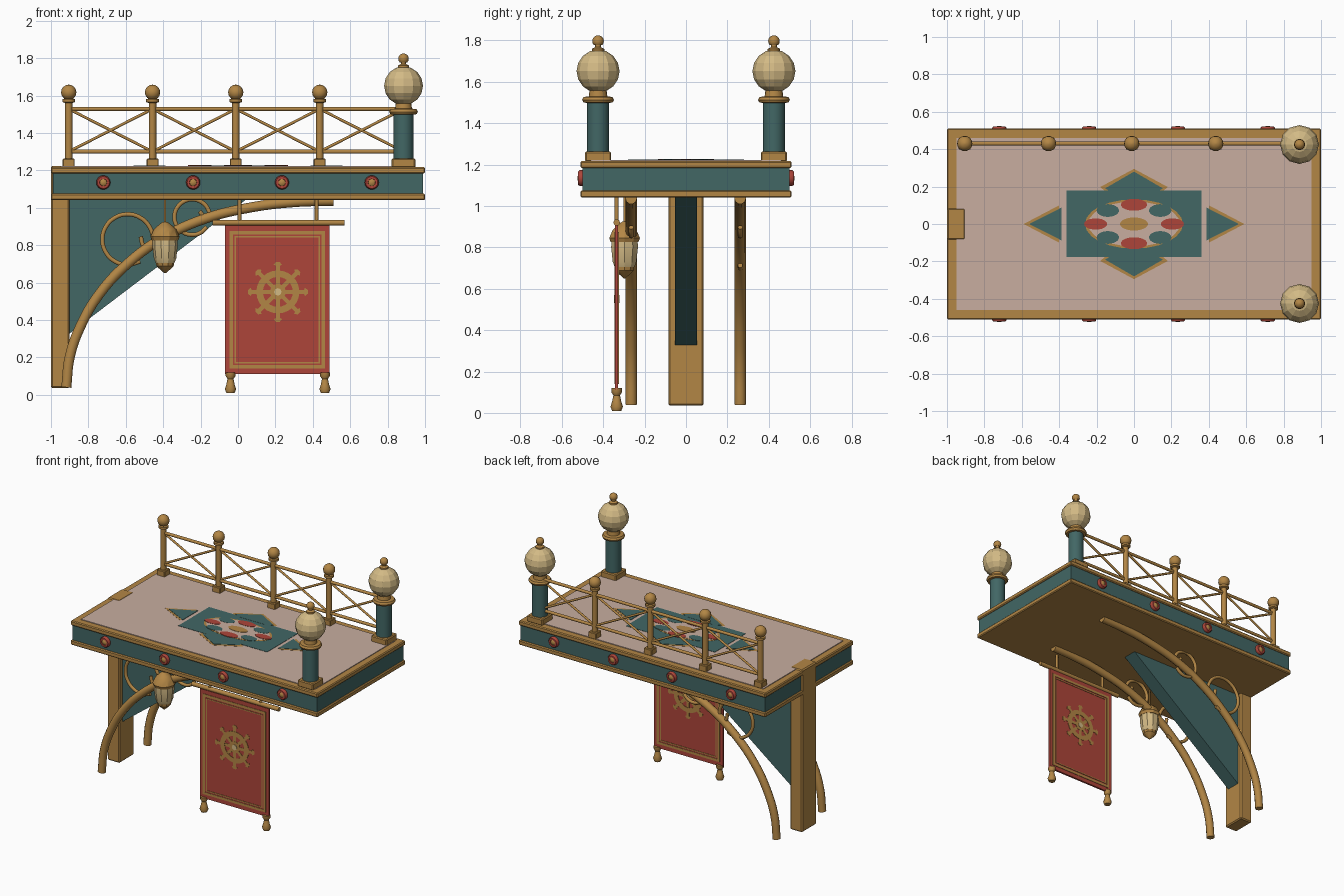
import bpy, bmesh
from math import sin, cos, pi, radians
from mathutils import Vector

cube = bpy.data.objects.get("Cube")
if cube:
    bpy.data.objects.remove(cube)


def material(name, rgb):
    m = bpy.data.materials.new(name)
    m.use_nodes = True
    m.diffuse_color = (*rgb, 1)
    m.node_tree.nodes["Principled BSDF"].inputs["Base Color"].default_value = (*rgb, 1)
    return m


GOLD = material("golden_wood", (0.45, 0.24, 0.06))
TEAL = material("teal_paint", (0.054, 0.135, 0.13))
RED = material("red_cloth", (0.42, 0.06, 0.042))
PINK = material("pale_floor", (0.58, 0.42, 0.35))
CREAM = material("cream_glass", (0.65, 0.49, 0.235))


def finish(name, mesh, mat, angle=None):
    mesh.materials.clear()
    mesh.materials.append(mat)
    if angle:
        mesh.shade_smooth()
        mesh.set_sharp_from_angle(angle=radians(angle))
    ob = bpy.data.objects.new(name, mesh)
    bpy.context.collection.objects.link(ob)
    return ob


def from_bmesh(name, bm, mat, angle=None):
    bmesh.ops.recalc_face_normals(bm, faces=bm.faces[:])
    mesh = bpy.data.meshes.new(name)
    bm.to_mesh(mesh)
    bm.free()
    return finish(name, mesh, mat, angle)


def box(name, lo, hi, mat, bevel=0.0):
    bm = bmesh.new()
    bmesh.ops.create_cube(bm, size=1)
    for v in bm.verts:
        v.co = [(a + b) / 2 + c * (b - a) for a, b, c in zip(lo, hi, v.co)]
    if bevel:
        bmesh.ops.bevel(bm, geom=bm.edges[:], offset=bevel, segments=1, affect="EDGES")
    return from_bmesh(name, bm, mat)


def lathe(name, profile, loc, mat, segs=16, axis="Z", sign=1, angle=40):
    """Revolve (radius, height) points about z or y."""
    bm = bmesh.new()
    rings = []
    for r, h in profile:
        ring = []
        for i in range(segs):
            a = 2 * pi * i / segs
            p = (r * cos(a), r * sin(a), h) if axis == "Z" else (r * cos(a), sign * h, r * sin(a))
            ring.append(bm.verts.new(Vector(p) + Vector(loc)))
        rings.append(ring)
    for a, b in zip(rings, rings[1:]):
        for i in range(segs):
            j = (i + 1) % segs
            bm.faces.new((a[i], a[j], b[j], b[i]))
    bm.faces.new(rings[0])
    bm.faces.new(rings[-1])
    return from_bmesh(name, bm, mat, angle)


def ball(r, z, rings=8):
    return [(max(r * sin(pi * i / rings), 0.001), z - r * cos(pi * i / rings)) for i in range(rings + 1)]


def plate(name, outer, w0, w1, mat, plane="XY", inner=None):
    """Flat outline with thickness; an inner outline makes it a band."""
    bm = bmesh.new()

    def loop(pts, w):
        return [bm.verts.new((u, v, w) if plane == "XY" else (u, w, v)) for u, v in pts]

    def bridge(a, b):
        for i in range(len(a)):
            j = (i + 1) % len(a)
            bm.faces.new((a[i], a[j], b[j], b[i]))

    a, b = loop(outer, w0), loop(outer, w1)
    bridge(a, b)
    if inner:
        c, d = loop(inner, w0), loop(inner, w1)
        bridge(c, d)
        bridge(a, c)
        bridge(b, d)
    else:
        bm.faces.new(a)
        bm.faces.new(b)
    return from_bmesh(name, bm, mat)


def tube(name, pts, r, mat, smooth=True):
    cu = bpy.data.curves.new(name, "CURVE")
    cu.dimensions = "3D"
    cu.bevel_depth, cu.bevel_resolution, cu.use_fill_caps = r, 3, True
    cu.resolution_u = 6
    sp = cu.splines.new("BEZIER")
    sp.bezier_points.add(len(pts) - 1)
    for bp, p in zip(sp.bezier_points, pts):
        bp.co = p
        bp.handle_left_type = bp.handle_right_type = "AUTO" if smooth else "VECTOR"
    tmp = bpy.data.objects.new(name + "_path", cu)
    bpy.context.collection.objects.link(tmp)
    dg = bpy.context.evaluated_depsgraph_get()
    mesh = bpy.data.meshes.new_from_object(tmp.evaluated_get(dg))
    bpy.data.objects.remove(tmp)
    return finish(name, mesh, mat, 50)


def ellipse(cx, cy, rx, ry, n=24):
    return [(cx + rx * cos(2 * pi * i / n), cy + ry * sin(2 * pi * i / n)) for i in range(n)]


def rect(x0, y0, x1, y1):
    return [(x0, y0), (x1, y0), (x1, y1), (x0, y1)]


# Platform: lower trim, painted band, upper trim, floor
box("lower_trim", (-1, -.51, 1.04), (1, .51, 1.075), GOLD, .006)
box("side_band", (-.99, -.5, 1.07), (.99, .5, 1.19), TEAL)
box("upper_trim", (-1, -.51, 1.183), (1, .51, 1.217), GOLD, .006)
box("floor", (-.95, -.46, 1.2), (.95, .46, 1.222), PINK)
for s in (-1, 1):
    for x in (-.72, -.24, .235, .715):
        lathe("medallion", [(.038, 0), (.038, .014), (.032, .022), (.02, .022), (.018, .014)],
              (x, s * .5, 1.135), RED, 16, "Y", s)
        lathe("medallion_stud", [(.019, 0), (.019, .018), (.01, .024)], (x, s * .5, 1.135), GOLD, 12, "Y", s)

# Floor pattern
Z = 1.22
plate("floor_panel", rect(-.36, -.177, .36, .18), Z, Z + .004, TEAL)
for s in (-1, 1):
    plate("point_edge", [(-.18, s * .198), (0, s * .295), (.18, s * .198), (.15, s * .17), (-.15, s * .17)],
          Z, Z + .003, GOLD)
    plate("point", [(-.155, s * .19), (0, s * .28), (.155, s * .19), (.11, s * .165), (-.11, s * .165)],
          Z, Z + .005, TEAL)
    plate("side_arrow_edge", [(s * .40, .1), (s * .59, 0), (s * .40, -.1)], Z, Z + .003, GOLD)
    plate("side_arrow", [(s * .387, .088), (s * .56, 0), (s * .387, -.088)], Z, Z + .005, TEAL)
plate("rosette_edge", ellipse(0, 0, .262, .132), Z, Z + .005, GOLD)
plate("rosette", ellipse(0, 0, .245, .12), Z, Z + .006, PINK)
plate("rosette_centre", ellipse(0, 0, .075, .035), Z, Z + .008, GOLD)
for s in (-1, 1):
    plate("side_petal", ellipse(s * .205, 0, .062, .03), Z, Z + .008, RED)
    plate("end_petal", ellipse(0, s * .103, .07, .032), Z, Z + .008, RED)
    for t in (-1, 1):
        plate("teal_petal", ellipse(s * .14, t * .072, .06, .034), Z, Z + .007, TEAL)

# Wall post and triangular bracket
box("wall_post", (-1.0, -.085, .035), (-.9, .085, 1.224), GOLD, .008)
plate("bracket_panel", [(-.91, .32), (-.91, 1.045), (.045, 1.045)], -.052, .052, TEAL, "XZ")

# Curved braces with scrolls
arch = [(-.918, .04), (-.9, .2), (-.845, .36), (-.74, .54), (-.58, .71), (-.39, .845),
        (-.18, .94), (.06, 1.0), (.3, 1.03), (.51, 1.037)]
hook = [(cos(radians(a)) * .135, sin(radians(a)) * .135) for a in range(300, -1, -30)]
hook += [(.115, -.055), (.085, -.035), (.07, .016)]
for y in (-.265, .262):
    tube("curved_brace", [(x, y, z) for x, z in arch], .028, GOLD)
    for cx, cz, k, turn in ((-.59, .83, 1, 0), (-.245, .95, .7, .45)):
        tube("scroll", [(cx + k * (u * cos(turn) - v * sin(turn)), y, cz + k * (u * sin(turn) + v * cos(turn)))
                        for u, v in hook], .012, GOLD)

# Hanging lantern
LX, LY = -.39, -.297
tube("lantern_rod", [(LX, LY, .9), (LX, LY, 1.05)], .006, GOLD, False)
lathe("lantern_cap", [(.07, .825), (.078, .845), (.06, .885), (.038, .905), (.012, .925)], (LX, LY, 0), GOLD, 10, angle=25)
lathe("lantern_glass", [(.05, .705), (.06, .73), (.068, .80), (.066, .84)], (LX, LY, 0), CREAM, 10, angle=25)
lathe("lantern_base", [(.004, .65), (.025, .668), (.046, .688), (.05, .71)], (LX, LY, 0), GOLD, 10, angle=25)

# Hanging banner
BY = -.335
box("banner_cloth", (-.07, BY - .007, .11), (.49, BY + .007, .905), RED)
tube("banner_rod", [(-.135, BY, .92), (.57, BY, .92)], .016, GOLD, False)
for x in (.008, .42):
    tube("banner_hanger", [(x, BY, .92), (x, BY, 1.05)], .01, GOLD, False)
for x in (-.04, .465):
    lathe("tassel", [(.026, .12), (.026, .1), (.016, .085), (.022, .055), (.03, .03), (.022, .01)], (x, BY, 0), GOLD, 12)
WX, WZ = .213, .55
for s in (-1, 1):
    w0, w1 = BY + s * .004, BY + s * .010
    for e, t in ((.025, .018), (.052, .007)):
        outer = rect(-.07 + e, .115 + e, .49 - e, .9 - e)
        inner = rect(-.07 + e + t, .115 + e + t, .49 - e - t, .9 - e - t)
        plate("banner_border", outer, w0, w1, GOLD, "XZ", inner)
    plate("wheel_rim", ellipse(WX, WZ, .115, .115), w0, w1, GOLD, "XZ", ellipse(WX, WZ, .08, .08))
    plate("wheel_hub", ellipse(WX, WZ, .042, .042), w0, w1, GOLD, "XZ")
    plate("wheel_centre", ellipse(WX, WZ, .02, .02, 8), w0, w1 + s * .003, CREAM, "XZ")
    for i in range(8):
        c, d = cos(i * pi / 4), sin(i * pi / 4)
        bar = [(WX + r * c - q * d, WZ + r * d + q * c)
               for r, q in ((.03, .011), (.14, .011), (.145, .022), (.16, .01),
                            (.16, -.01), (.145, -.022), (.14, -.011), (.03, -.011))]
        plate("wheel_spoke", bar, w0, w1 - s * .001, GOLD, "XZ")

# Rear railing
RY = .43
posts = [-.905, -.457, -.012, .437, .885]
for x in posts[:-1]:
    box("rail_post_base", (x - .032, RY - .032, 1.215), (x + .032, RY + .032, 1.262), GOLD, .004)
    lathe("rail_post", [(.02, 1.24), (.02, 1.56), (.034, 1.565), (.034, 1.58), (.018, 1.585)], (x, RY, 0), GOLD, 12)
    lathe("rail_post_ball", ball(.041, 1.617), (x, RY, 0), GOLD, 14)
for z in (1.3, 1.528):
    tube("long_rail", [(posts[0], RY, z), (posts[-1], RY, z)], .011, GOLD, False)
for a, b in zip(posts, posts[1:]):
    for z0, z1 in ((1.3, 1.528), (1.528, 1.3)):
        tube("cross_brace", [(a, RY, z0), (b, RY, z1)], .008, GOLD, False)

# Corner lamp posts
for y in (-.425, .425):
    p = (.885, y, 0)
    box("lamp_base", (.822, y - .063, 1.215), (.948, y + .063, 1.263), GOLD, .006)
    lathe("lamp_column", [(.053, 1.25), (.053, 1.51)], p, TEAL, 16)
    lathe("lamp_collar", [(.05, 1.498), (.07, 1.5), (.077, 1.513), (.07, 1.527), (.045, 1.53), (.04, 1.57)], p, GOLD, 16)
    lathe("lamp_globe", ball(.104, 1.652), p, CREAM, 12, angle=None)
    lathe("lamp_finial", [(.03, 1.745), (.03, 1.76), (.014, 1.768), (.014, 1.78)] + ball(.028, 1.797)[2:], p, GOLD, 12)
